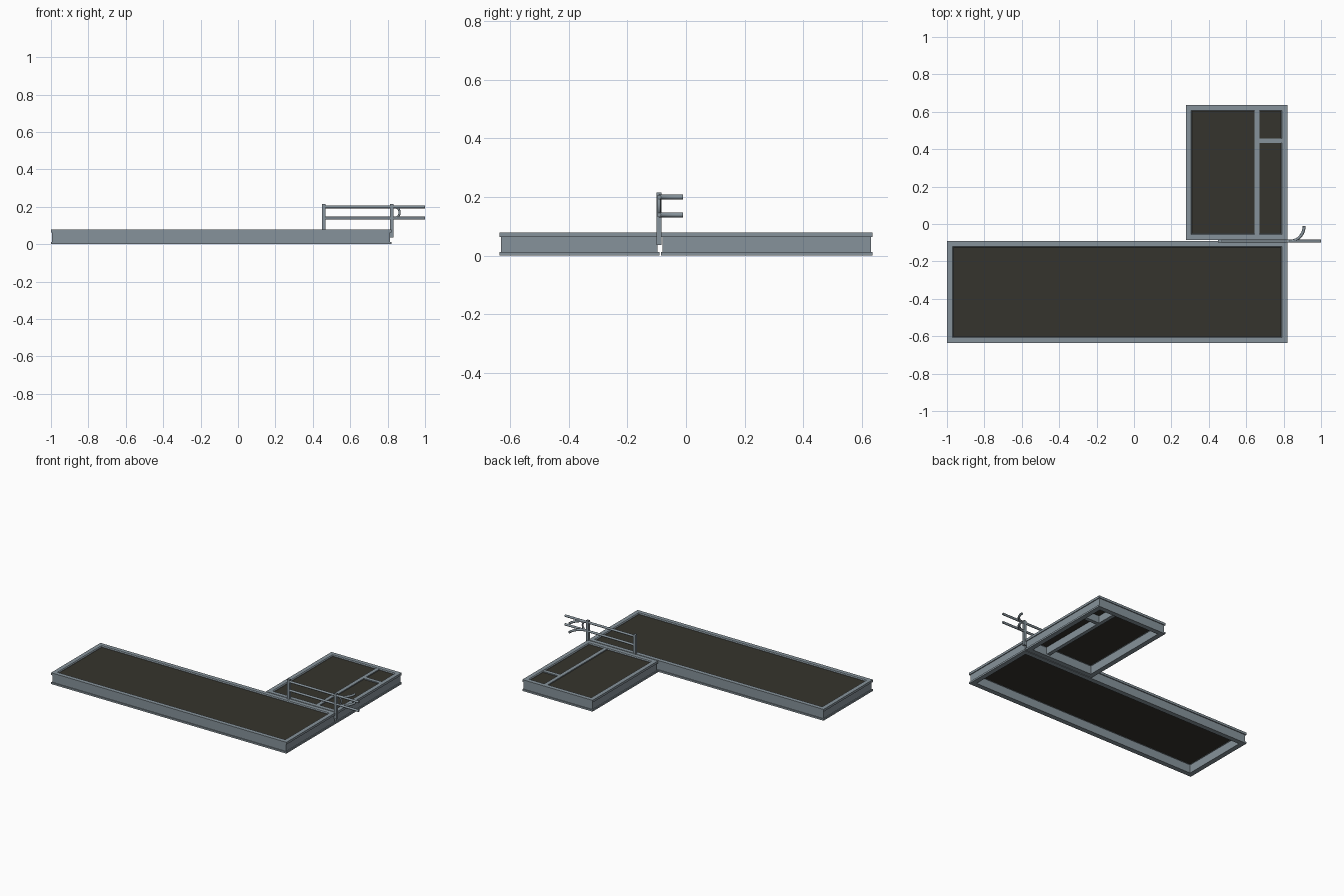
import bpy, bmesh, math
from mathutils import Vector

if "Cube" in bpy.data.objects:
    bpy.data.objects.remove(bpy.data.objects["Cube"])


def material(name, rgb):
    m = bpy.data.materials.new(name)
    m.diffuse_color = (*rgb, 1)
    m.use_nodes = True
    m.node_tree.nodes["Principled BSDF"].inputs["Base Color"].default_value = m.diffuse_color
    return m


STEEL = material("blue grey steel", (0.24, 0.29, 0.325))
DECK = material("dark brown deck", (0.036, 0.034, 0.026))


def finish(name, bm, mat):
    bmesh.ops.recalc_face_normals(bm, faces=bm.faces)
    me = bpy.data.meshes.new(name)
    bm.to_mesh(me)
    bm.free()
    me.materials.append(mat)
    ob = bpy.data.objects.new(name, me)
    bpy.context.collection.objects.link(ob)
    return ob


def box(name, lo, hi, mat):
    bm = bmesh.new()
    bmesh.ops.create_cube(bm, size=1)
    for v in bm.verts:
        v.co = Vector([lo[i] if v.co[i] < 0 else hi[i] for i in range(3)])
    return finish(name, bm, mat)


# Flanged beam cross-section: (distance in from outer edge, height)
BEAM = [(0, 0), (0.034, 0), (0.034, 0.012), (0.029, 0.012), (0.029, 0.062),
        (0.034, 0.062), (0.034, 0.073), (0.029, 0.079), (0, 0.079),
        (0, 0.063), (0.006, 0.063), (0.006, 0.012), (0, 0.012)]


def frame(name, x0, x1, y0, y1):
    """Sweep the beam section round a rectangle with mitred corners."""
    bm = bmesh.new()
    rings = []
    for cx, cy, sx, sy in ((x0, y0, 1, 1), (x1, y0, -1, 1),
                           (x1, y1, -1, -1), (x0, y1, 1, -1)):
        rings.append([bm.verts.new((cx + sx * d, cy + sy * d, z)) for d, z in BEAM])
    n = len(BEAM)
    for i in range(4):
        a, b = rings[i], rings[(i + 1) % 4]
        for j in range(n):
            k = (j + 1) % n
            bm.faces.new((a[j], b[j], b[k], a[k]))
    return finish(name, bm, STEEL)


def tube(name, pts, r=0.008):
    cu = bpy.data.curves.new(name, 'CURVE')
    cu.dimensions = '3D'
    cu.bevel_depth = r
    cu.bevel_resolution = 2
    cu.use_fill_caps = True
    sp = cu.splines.new('POLY')
    sp.points.add(len(pts) - 1)
    for p, co in zip(sp.points, pts):
        p.co = (*co, 1)
    cu.materials.append(STEEL)
    ob = bpy.data.objects.new(name, cu)
    bpy.context.collection.objects.link(ob)
    bpy.ops.object.select_all(action='DESELECT')
    ob.select_set(True)
    bpy.context.view_layer.objects.active = ob
    bpy.ops.object.convert(target='MESH')
    bpy.ops.object.shade_smooth_by_angle(angle=math.radians(50))


# Long platform and side platform
for label, x0, x1, y0, y1 in (("long", -1.0, 0.82, -0.637, -0.091),
                              ("side", 0.277, 0.82, -0.086, 0.637)):
    frame(label + "_platform_frame", x0, x1, y0, y1)
    box(label + "_platform_deck", (x0 + 0.03, y0 + 0.03, 0.063),
        (x1 - 0.03, y1 - 0.03, 0.071), DECK)

# Dividing beams of the side platform
box("long_divider", (0.645, -0.056, 0.012), (0.671, 0.607, 0.078), STEEL)
box("cross_divider", (0.671, 0.432, 0.012), (0.79, 0.458, 0.078), STEEL)

# Handrail posts in the gap between platforms
Y = -0.092
for i, x in enumerate((0.458, 0.823)):
    box(f"rail_post_{i + 1}", (x - 0.009, Y - 0.008, 0.037),
        (x + 0.009, Y + 0.008, 0.215), STEEL)

# Straight rails, with branches that curve towards the back
ARC = [i * math.pi / 2 / 10 for i in range(11)]
for label, z in (("upper", 0.2), ("lower", 0.139)):
    tube(label + "_rail", [(0.452, Y, z), (1.0, Y, z)])
    tube(label + "_curved_rail",
         [(0.823, Y, z)] + [(0.835 + 0.075 * math.sin(a), Y + 0.082 - 0.082 * math.cos(a), z)
                            for a in ARC])

# Rounded end loop joining the two rails
tube("rail_end_loop", [(0.836 + 0.028 * math.sin(a), Y, 0.1695 + 0.0305 * math.cos(a))
                       for a in [i * math.pi / 12 for i in range(13)]], 0.006)
